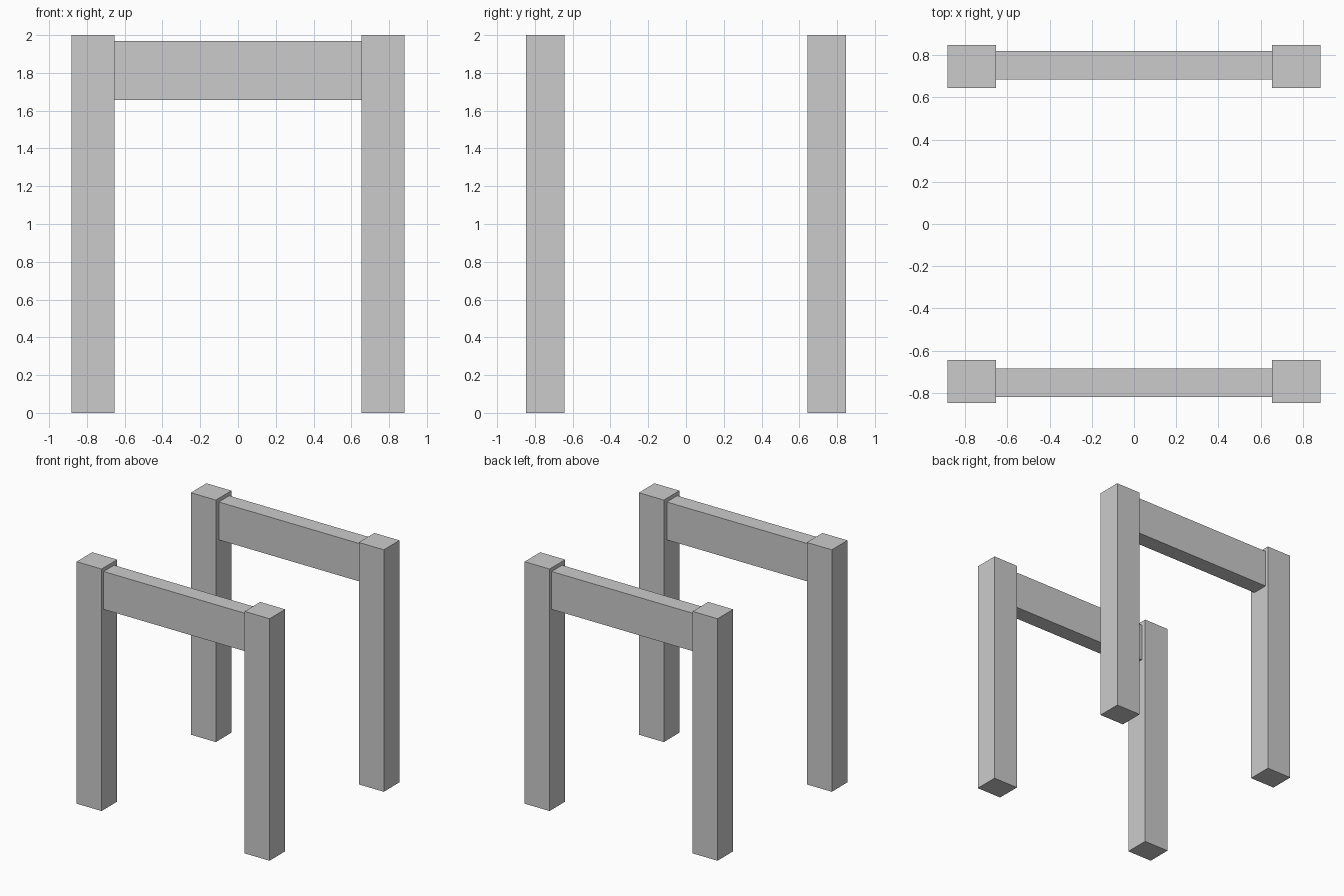
import bpy

if "Cube" in bpy.data.objects:
    bpy.data.objects.remove(bpy.data.objects["Cube"])


def box(name, x, y, z):
    """Axis-aligned box from (min, max) ranges."""
    ranges = (x, y, z)
    bpy.ops.mesh.primitive_cube_add(size=1, location=[(a + b) / 2 for a, b in ranges])
    obj = bpy.context.object
    obj.name = name
    obj.scale = [b - a for a, b in ranges]
    bpy.ops.object.transform_apply(location=False, rotation=False, scale=True)


def span(side, inner, outer):
    """Range between two distances on the given side of the centre."""
    return tuple(sorted((side * inner, side * outer)))


LEG_IN_X, LEG_OUT_X = 0.654, 0.882

for sy, end in ((-1, "front"), (1, "back")):
    # Square corner legs
    for sx, side in ((-1, "left"), (1, "right")):
        box(f"{end}_{side}_leg", span(sx, LEG_IN_X, LEG_OUT_X),
            span(sy, 0.644, 0.848), (0, 2))
    # Thinner rail set between the pair of legs
    box(f"{end}_rail", (-LEG_IN_X, LEG_IN_X), span(sy, 0.684, 0.820), (1.656, 1.969))
